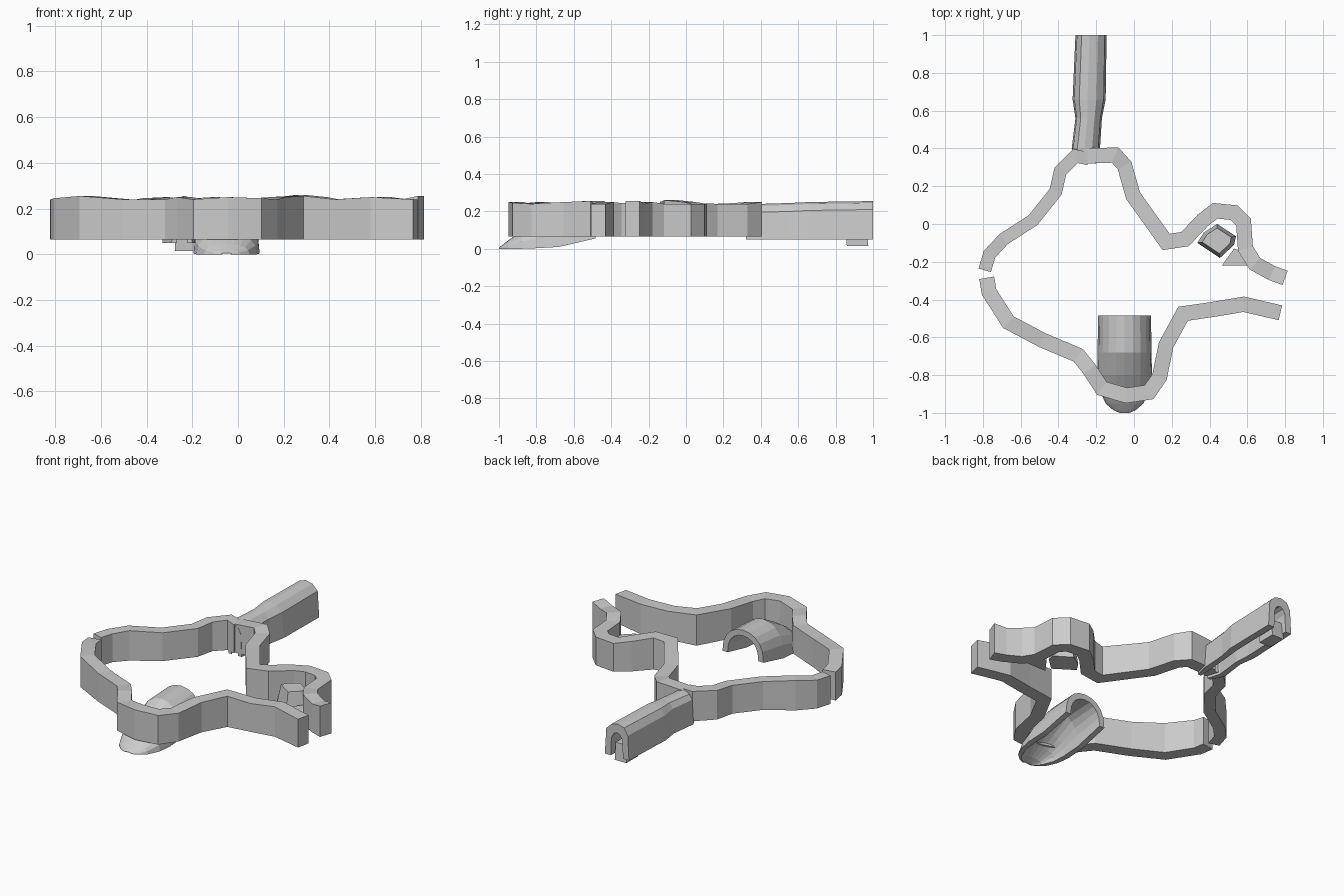
import bpy, bmesh
from math import cos, sin, pi
from mathutils import Vector

if "Cube" in bpy.data.objects:
    bpy.data.objects.remove(bpy.data.objects["Cube"])


def make_object(name, verts, faces):
    mesh = bpy.data.meshes.new(name)
    mesh.from_pydata(verts, [], faces)
    bm = bmesh.new()
    bm.from_mesh(mesh)
    bmesh.ops.recalc_face_normals(bm, faces=bm.faces)
    bm.to_mesh(mesh)
    bm.free()
    ob = bpy.data.objects.new(name, mesh)
    bpy.context.collection.objects.link(ob)
    return ob


def loft(name, sections):
    """Join equal closed sections into a capped solid."""
    n = len(sections[0])
    verts = [v for s in sections for v in s]
    faces = []
    for k in range(len(sections) - 1):
        for i in range(n):
            j = (i + 1) % n
            faces.append((k*n + i, k*n + j, (k+1)*n + j, (k+1)*n + i))
    last = (len(sections) - 1) * n
    h = n // 2
    # the sections are strips: outer points, then inner points reversed
    for base in (0, last):
        for i in range(h - 1):
            faces.append((base+i, base+i+1, base+n-2-i, base+n-1-i))
    return make_object(name, verts, faces)


def wall(name, path, width=0.075, bottom=0.065):
    """Mitred wall along a path of x, y, top height."""
    pts = [Vector(p[:2]) for p in path]
    sections = []
    for i, p in enumerate(pts):
        a = (p - pts[i-1]).normalized() if i else (pts[1] - p).normalized()
        b = (pts[i+1] - p).normalized() if i < len(pts) - 1 else a
        t = (a + b).normalized()
        m = Vector((-t.y, t.x)) * width / 2 / max(t.dot(a), 0.75)
        l, r, top = p + m, p - m, path[i][2]
        sections.append([(l.x, l.y, bottom), (l.x, l.y, top),
                         (r.x, r.y, top), (r.x, r.y, bottom)])
    return loft(name, sections)


# Upper left wall run
wall("left_wall", [
    (-.79, -.245, .24), (-.765, -.16, .24), (-.69, -.08, .25), (-.535, .02, .24),
    (-.415, .17, .24), (-.39, .28, .245), (-.31, .36, .25), (-.24, .345, .24)], .068)

# Upper right wall run with its bay
wall("right_wall", [
    (-.26, .36, .24), (-.1, .365, .25), (-.05, .31, .24), (-.005, .15, .24),
    (.17, -.095, .25), (.27, -.08, .26), (.365, .02, .25), (.43, .07, .24),
    (.53, .06, .24), (.58, .01, .24), (.59, -.13, .24), (.64, -.21, .25),
    (.73, -.26, .24), (.80, -.285, .255)], .08)

# Front wall run, bending round the tunnel
wall("front_wall", [
    (-.78, -.285, .24), (-.767, -.36, .245), (-.665, -.52, .255), (-.485, -.615, .24),
    (-.295, -.695, .24), (-.235, -.77, .25), (-.17, -.87, .24), (-.04, -.908, .25),
    (.08, -.89, .245), (.135, -.81, .24), (.17, -.64, .25), (.26, -.475, .255),
    (.42, -.452, .24), (.58, -.425, .25), (.775, -.47, .24)], .08)


# Arched tunnel with a sloping toe
def arch(y, cx, w, zb, zt, t, n=10):
    def line(r, top):
        return [(cx - r * cos(pi*i/n), y, zb + (top - zb) * sin(pi*i/n) ** .8 if 0 < i < n else zb)
                for i in range(n + 1)]
    return line(w, zt) + line(w - t, max(zt - t, zb + .004))[::-1]


loft("tunnel", [arch(y, -.05, w, zb, zt, t) for y, w, zb, zt, t in (
    (-.485, .14, .055, .22, .035), (-.68, .143, .01, .215, .035),
    (-.80, .145, .003, .15, .035), (-.88, .132, 0, .095, .03),
    (-.95, .10, 0, .045, .025), (-.985, .06, 0, .018, .015), (-1, .025, 0, .006, .005))])


# Hollow channel arm
def channel(y, x0, x1, top):
    w = x1 - x0
    outer = [(0, .05), (.05, .2), (.2, top - .012), (.45, top),
             (.72, top - .01), (.94, top - .045), (1, .05)]
    inner = [(.25, .05), (.27, .16), (.37, .19), (.5, .2), (.63, .19), (.73, .16), (.75, .05)]
    return [(x0 + u*w, y, z) for u, z in outer + inner[::-1]]


loft("channel_arm", [channel(*s) for s in (
    (.32, -.29, -.2, .235), (.4, -.33, -.18, .24), (.56, -.31, -.17, .245),
    (.66, -.325, -.15, .25), (1, -.31, -.145, .255))])


def tapered_block(name, lower, upper, z0, z1):
    n = len(lower)
    verts = [(x, y, z0) for x, y in lower] + [(x, y, z1) for x, y in upper]
    faces = [tuple(range(n)), tuple(range(n, 2*n))]
    faces += [(i, (i+1) % n, (i+1) % n + n, i + n) for i in range(n)]
    return make_object(name, verts, faces)


# Foot inside the arm
foot = [(-.275, .86), (-.195, .86), (-.195, .975), (-.275, .975)]
tapered_block("arm_foot", foot, [(x, y - .01) for x, y in foot], .015, .12)

# Faceted stump and small block in the bay
stump = [(.335, -.10), (.37, -.045), (.44, .0), (.54, -.065), (.53, -.11), (.455, -.18)]
tapered_block("stump", stump,
              [(.44 + (x-.44)*.75, -.085 + (y+.085)*.75) for x, y in stump], .065, .19)
block = [(.465, -.22), (.61, -.22), (.59, -.15), (.53, -.13)]
tapered_block("stump_block", block, block, .065, .12)
